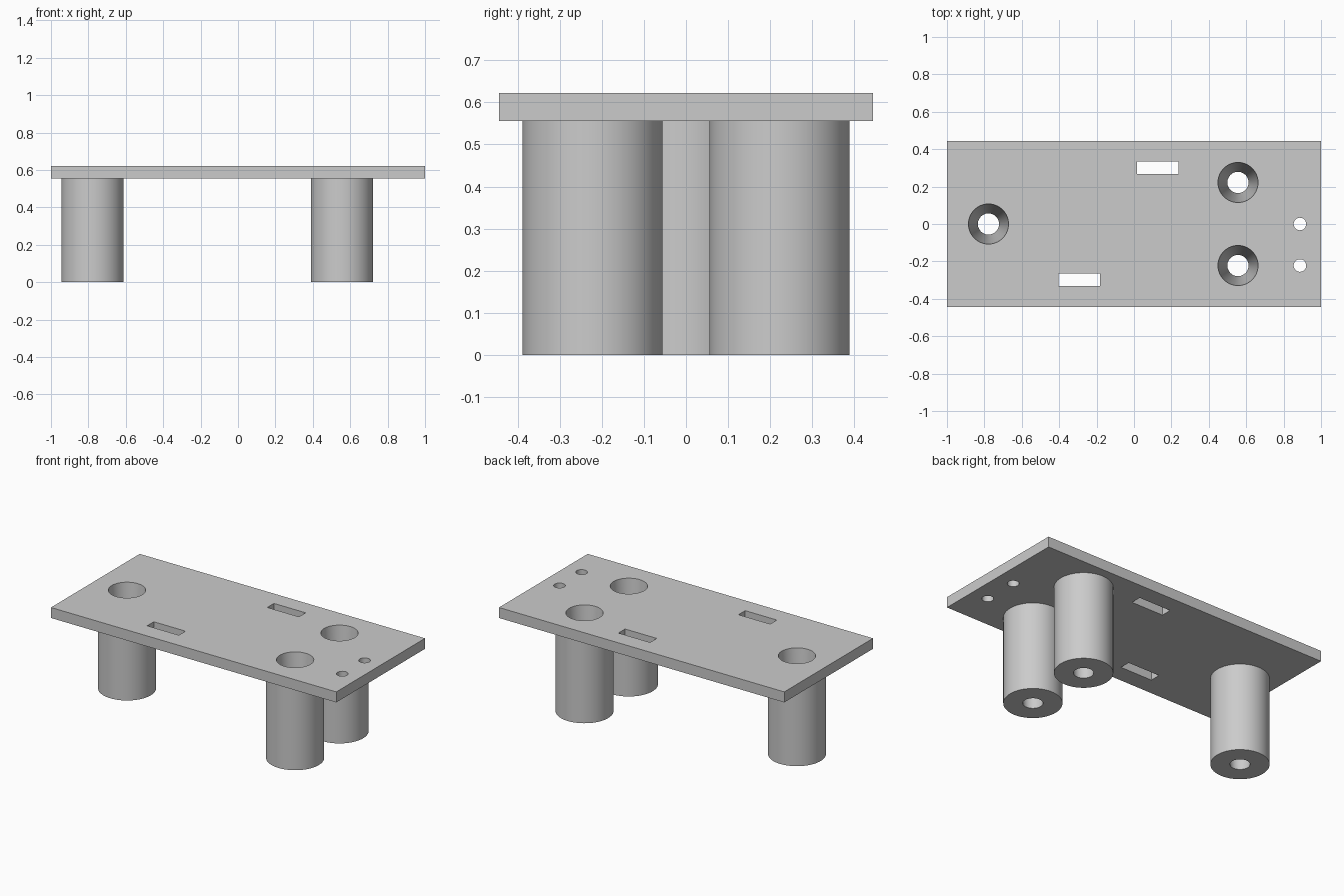
import bpy
import math

cube = bpy.data.objects.get("Cube")
if cube:
    bpy.data.objects.remove(cube, do_unlink=True)

PLATE_BOTTOM, PLATE_TOP = 0.5556, 0.6222
POSTS = [(-0.778, 0), (0.556, 0.222), (0.556, -0.222)]
SMALL_HOLES = [(0.887, 0), (0.887, -0.222)]
SLOTS = [(0.128, 0.302), (-0.294, -0.298)]

grey = bpy.data.materials.new("light grey")
grey.use_nodes = True
grey.diffuse_color = (0.6, 0.6, 0.6, 1)
grey.node_tree.nodes["Principled BSDF"].inputs["Base Color"].default_value = (0.6, 0.6, 0.6, 1)


def finish(name):
    obj = bpy.context.object
    obj.name = name
    obj.data.materials.append(grey)
    return obj


def box(name, x, y, z0, z1, width, depth):
    bpy.ops.mesh.primitive_cube_add(size=1, location=(x, y, (z0 + z1) / 2))
    bpy.context.object.scale = (width, depth, z1 - z0)
    bpy.ops.object.transform_apply(location=False, rotation=False, scale=True)
    return finish(name)


def round_part(name, x, y, z0, z1, r0, r1):
    bpy.ops.mesh.primitive_cone_add(vertices=64, radius1=r0, radius2=r1, depth=z1 - z0,
                                    location=(x, y, (z0 + z1) / 2))
    return finish(name)


def boolean(target, other, operation):
    mod = target.modifiers.new(operation.title(), 'BOOLEAN')
    mod.operation = operation
    mod.solver = 'EXACT'
    mod.object = other
    bpy.context.view_layer.objects.active = target
    bpy.ops.object.modifier_apply(modifier=mod.name)
    bpy.data.objects.remove(other, do_unlink=True)


# Flat top plate joined to three round posts
stand = box("stand", 0, 0, PLATE_BOTTOM, PLATE_TOP, 2, 0.8889)
for x, y in POSTS:
    boolean(stand, round_part("post", x, y, 0, PLATE_BOTTOM + 0.02, 0.1667, 0.1667), 'UNION')

# Tapered bores through the plate and posts
for x, y in POSTS:
    boolean(stand, round_part("bore_cutter", x, y, -0.01, PLATE_TOP + 0.01, 0.056, 0.108), 'DIFFERENCE')

# Small round holes and rectangular slots through the plate
for x, y in SMALL_HOLES:
    boolean(stand, round_part("hole_cutter", x, y, 0.5, 0.7, 0.0335, 0.0335), 'DIFFERENCE')
for x, y in SLOTS:
    boolean(stand, box("slot_cutter", x, y, 0.5, 0.7, 0.222, 0.0667), 'DIFFERENCE')

# Smooth round walls, crisp edges
bpy.ops.object.select_all(action='DESELECT')
stand.select_set(True)
bpy.context.view_layer.objects.active = stand
bpy.ops.object.shade_smooth_by_angle(angle=math.radians(30))
